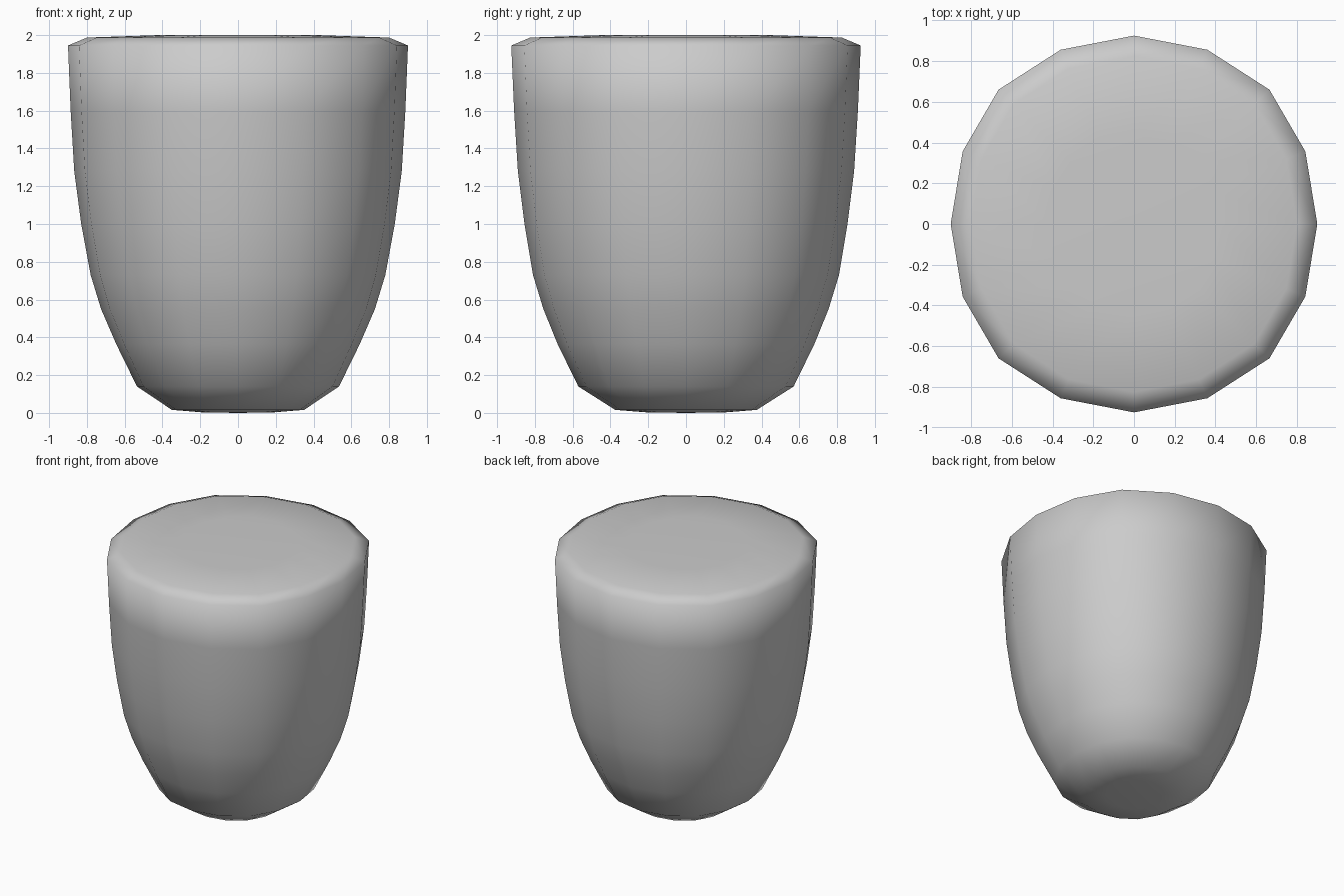
import bpy, bmesh

if "Cube" in bpy.data.objects:
    bpy.data.objects.remove(bpy.data.objects["Cube"])

# Silhouette profile: half width in x, half depth in y, height
profile = [(0.19, 0.21, 0.003), (0.35, 0.375, 0.016), (0.535, 0.57, 0.14),
           (0.645, 0.68, 0.365), (0.725, 0.755, 0.55), (0.78, 0.81, 0.73),
           (0.83, 0.855, 1.0), (0.867, 0.89, 1.28), (0.886, 0.91, 1.6),
           (0.90, 0.925, 1.945), (0.80, 0.825, 1.987), (0.42, 0.44, 2.0)]

# Slightly squared 16-sided cross-section, one quadrant on a unit scale
quadrant = [(1.0, 0.0), (0.935, 0.385), (0.739, 0.713), (0.40, 0.925)]
section = []
for turn in range(4):
    for i, (a, b) in enumerate(quadrant):
        if turn % 2:
            # mirror the list so that opposite quadrants match
            a, b = (0.0, 1.0) if i == 0 else (-quadrant[4 - i][0], quadrant[4 - i][1])
        if turn >= 2:
            a, b = -a, -b
        section.append((a, b))

bm = bmesh.new()
rings = [[bm.verts.new((a * rx, b * ry, z)) for a, b in section]
         for rx, ry, z in profile]

# Side wall and rounded rims
n = len(section)
for low, high in zip(rings, rings[1:]):
    for i in range(n):
        j = (i + 1) % n
        bm.faces.new((low[i], low[j], high[j], high[i]))

# Closed base and top
for ring, z in ((rings[0], 0.0), (rings[-1], 2.0)):
    centre = bm.verts.new((0, 0, z))
    for i in range(n):
        bm.faces.new((ring[i], ring[(i + 1) % n], centre))

bmesh.ops.recalc_face_normals(bm, faces=bm.faces)
for face in bm.faces:
    face.smooth = True
mesh = bpy.data.meshes.new("tapered_cup_body")
bm.to_mesh(mesh)
bm.free()
body = bpy.data.objects.new("tapered_cup_body", mesh)
bpy.context.collection.objects.link(body)
